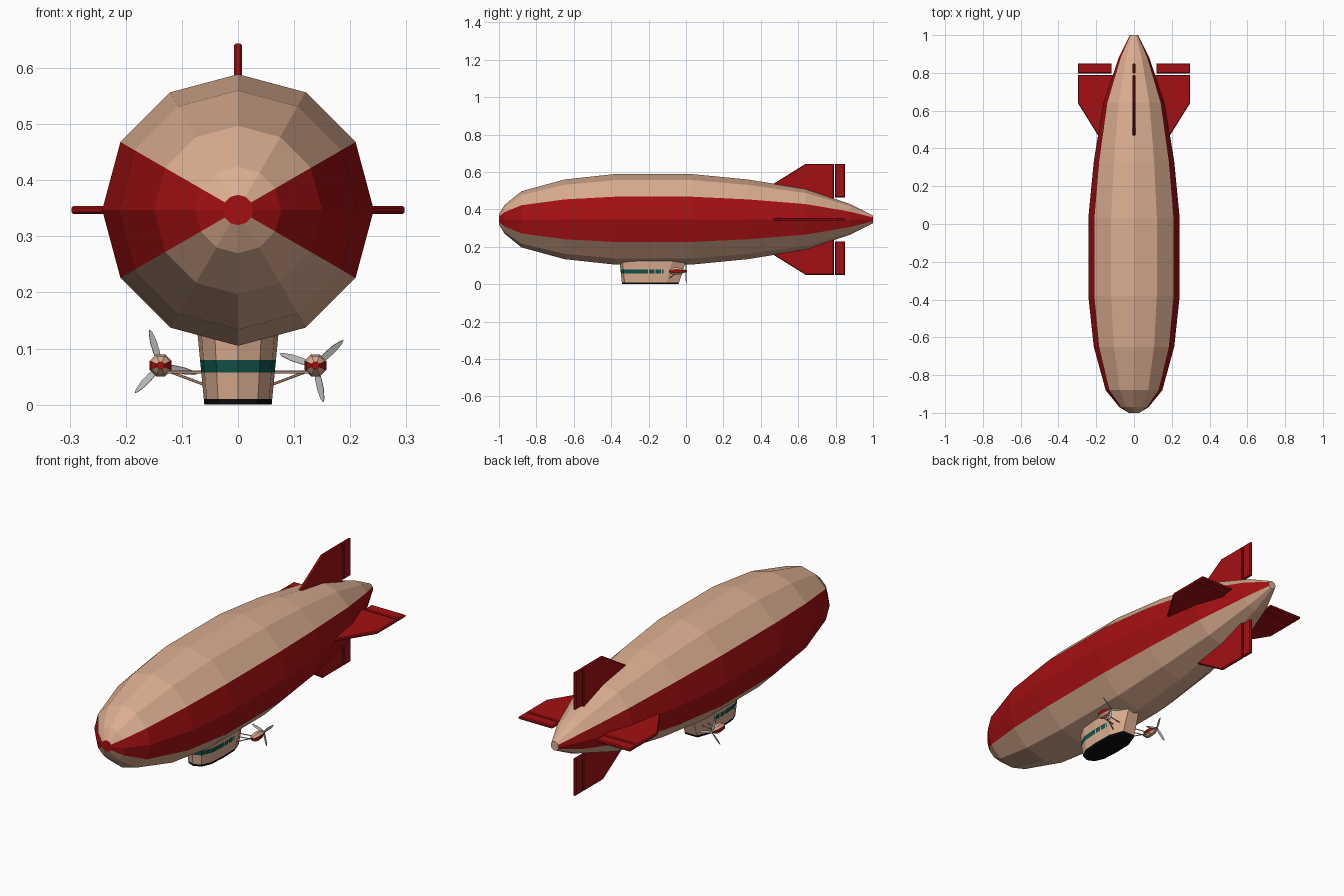
import bpy, bmesh
from math import sin, cos, pi, radians
from mathutils import Vector, Matrix

if "Cube" in bpy.data.objects:
    bpy.data.objects.remove(bpy.data.objects["Cube"], do_unlink=True)


def material(name, r, g, b):
    m = bpy.data.materials.new(name)
    m.use_nodes = True
    m.diffuse_color = (r, g, b, 1)
    node = m.node_tree.nodes["Principled BSDF"]
    node.inputs["Base Color"].default_value = (r, g, b, 1)
    node.inputs["Roughness"].default_value = 0.8
    return m


CREAM = material("cream fabric", 0.71, 0.42, 0.28)
RED = material("deep red", 0.37, 0.005, 0.006)
TEAL = material("teal glass", 0.006, 0.09, 0.075)
BLACK = material("black base", 0.004, 0.004, 0.004)
GREY = material("propeller grey", 0.48, 0.48, 0.48)
AXIS_Z = 0.347


def finish(bm, name, mats, rule=None):
    """Turn a bmesh into a flat shaded object, colouring faces by rule."""
    bmesh.ops.recalc_face_normals(bm, faces=bm.faces)
    if rule:
        for f in bm.faces:
            f.material_index = rule(f)
    mesh = bpy.data.meshes.new(name)
    bm.to_mesh(mesh)
    bm.free()
    for m in mats:
        mesh.materials.append(m)
    ob = bpy.data.objects.new(name, mesh)
    bpy.context.collection.objects.link(ob)
    return ob


def loft(bm, rings):
    """Skin closed rings of points and cap both ends."""
    loops = [[bm.verts.new(p) for p in ring] for ring in rings]
    n = len(loops[0])
    for a, b in zip(loops, loops[1:]):
        for i in range(n):
            j = (i + 1) % n
            bm.faces.new((a[i], a[j], b[j], b[i]))
    bm.faces.new(loops[0])
    bm.faces.new(loops[-1])


def striped_body(name, profile, sides, offset, cx, cz):
    """Body turned around the y axis with red flanks and a red nose."""
    bm = bmesh.new()
    angles = [2 * pi * (i + offset) / sides for i in range(sides)]
    loft(bm, [[(cx + r * cos(a), y, cz + r * sin(a)) for a in angles]
              for y, r in profile])

    def rule(f):
        c = f.calc_center_median()
        dx, dz = abs(c.x - cx), abs(c.z - cz)
        if dx + dz < 0.001:
            return int(f.normal.y < 0)
        return int(dz < 0.6 * dx)
    return finish(bm, name, [CREAM, RED], rule)


# Envelope
striped_body("envelope", [(-1, 0.027), (-0.97, 0.077), (-0.88, 0.15),
                          (-0.65, 0.213), (-0.38, 0.242), (0.03, 0.242),
                          (0.33, 0.213), (0.64, 0.163), (0.88, 0.081),
                          (1, 0.021)], 12, 0, 0, AXIS_Z)


# Tail fins and their hinged control surfaces
def fin_plate(name, outline, angle, thick=0.015):
    bm = bmesh.new()
    loft(bm, [[(side * thick / 2, y, r) for y, r in outline]
              for side in (-1, 1)])
    bmesh.ops.recalc_face_normals(bm, faces=bm.faces)
    rim = [e for e in bm.edges
           if abs(e.verts[0].co.x - e.verts[1].co.x) < 0.001]
    bmesh.ops.bevel(bm, geom=rim, offset=0.004, segments=1, affect='EDGES')
    turn = Matrix.Translation((0, 0, AXIS_Z)) @ Matrix.Rotation(angle, 4, 'Y')
    bm.transform(turn)
    finish(bm, name, [RED])


FIN = [(0.46, 0.185), (0.64, 0.297), (0.79, 0.297), (0.79, 0.07), (0.64, 0.13)]
FLAP = [(0.797, 0.118), (0.797, 0.297), (0.85, 0.297), (0.85, 0.118)]
for i, where in enumerate(("top", "left", "bottom", "right")):
    fin_plate(where + "_fin", FIN, i * pi / 2)
    fin_plate(where + "_control_surface", FLAP, i * pi / 2)

# Gondola: lofted cabin with a black base and a window band
LOW = [(0, -0.342), (0.035, -0.327), (0.055, -0.28), (0.06, -0.2),
       (0.058, -0.11), (0.033, -0.04)]
HIGH = [(0, -0.357), (0.042, -0.342), (0.066, -0.29), (0.073, -0.2),
        (0.07, -0.07), (0.03, 0.004)]
LEVELS = [0, 0.01, 0.057, 0.08, 0.135]
DIVIDERS = [-0.2, -0.165, -0.13]


def cabin_ring(z):
    t = z / LEVELS[-1]
    half = [Vector(a).lerp(Vector(b), t) for a, b in zip(LOW, HIGH)]
    return ([(p.x, p.y, z) for p in half] +
            [(-p.x, p.y, z) for p in reversed(half[1:])])


def cabin_rule(f):
    c = f.calc_center_median()
    if c.z < LEVELS[1]:
        return 2
    in_band = LEVELS[2] < c.z < LEVELS[3] and c.y < -0.12
    return int(in_band and all(abs(c.y - d) > 0.003 for d in DIVIDERS))


bm = bmesh.new()
loft(bm, [cabin_ring(z) for z in LEVELS])
for y in [-0.12] + [d + s for d in DIVIDERS for s in (-0.003, 0.003)]:
    bmesh.ops.bisect_plane(bm, geom=bm.verts[:] + bm.edges[:] + bm.faces[:],
                           plane_co=(0, y, 0), plane_no=(0, 1, 0))
finish(bm, "gondola", [CREAM, TEAL, BLACK], cabin_rule)


# Engines: pods, struts and three-bladed propellers
def strut(name, a, b, radius=0.0025):
    a, b = Vector(a), Vector(b)
    bm = bmesh.new()
    bmesh.ops.create_cone(bm, cap_ends=True, segments=6, radius1=radius,
                          radius2=radius, depth=(b - a).length)
    spin = (b - a).to_track_quat('Z', 'Y').to_matrix().to_4x4()
    bm.transform(Matrix.Translation((a + b) / 2) @ spin)
    finish(bm, name, [CREAM])


def propeller(name, cx, cz, start):
    bm = bmesh.new()
    blade = [(0.003, 0), (0.006, 0.025), (0.006, 0.045), (0.003, 0.062),
             (0, 0.067)]
    shape = blade + [(-x, r) for x, r in reversed(blade[:-1])]
    for k in range(3):
        part = bmesh.new()
        loft(part, [[(x, y, r) for x, r in shape] for y in (-0.001, 0.001)])
        part.transform(Matrix.Translation((cx, 0.001, cz))
                       @ Matrix.Rotation(start + k * 2 * pi / 3, 4, 'Y')
                       @ Matrix.Rotation(radians(20), 4, 'Z'))
        temp = bpy.data.meshes.new("blade")
        part.to_mesh(temp)
        part.free()
        bm.from_mesh(temp)
        bpy.data.meshes.remove(temp)
    finish(bm, name, [GREY])


POD = [(-0.09, 0.007), (-0.078, 0.017), (-0.055, 0.021), (-0.03, 0.019),
       (-0.008, 0.009), (0.006, 0.005)]
for name, s, start in (("left", 1, 48), ("right", -1, -17)):
    cx, cz = s * 0.138, 0.07
    striped_body(name + "_engine_pod", POD, 8, 0.5, cx, cz)
    propeller(name + "_propeller", cx, cz, radians(start))
    for tag, y in (("front", -0.068), ("rear", -0.035)):
        strut(f"{name}_{tag}_strut", (s * 0.03, y - 0.02, 0.058),
              (s * 0.135, y, 0.058))
    strut(name + "_brace", (s * 0.045, -0.09, 0.03), (s * 0.13, -0.052, 0.062))
